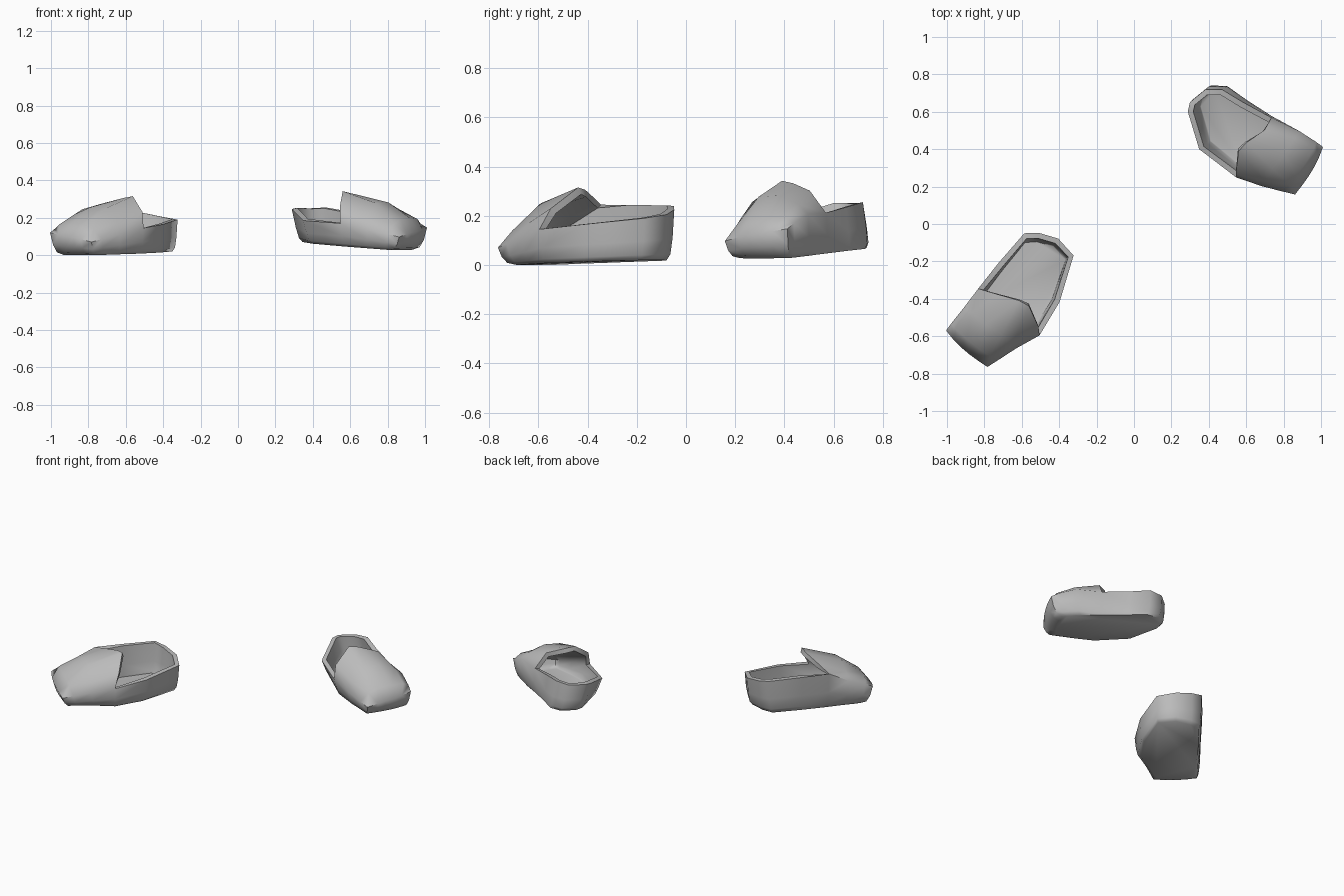
import bpy, bmesh, math
from mathutils import Vector

cube = bpy.data.objects.get("Cube")
if cube:
    bpy.data.objects.remove(cube, do_unlink=True)

grey = bpy.data.materials.new("soft_grey")
grey.use_nodes = True
colour = (0.5, 0.5, 0.5, 1)
grey.diffuse_color = colour
grey.node_tree.nodes["Principled BSDF"].inputs["Base Color"].default_value = colour

# Slipper shape: (length from heel, offset toward the bulging side, height)
# Each opening rim runs from the straight side round the heel to the bulging side
right_rim = [(.475, -.15, .245), (.30, -.15, .243), (.09, -.14, .24), (.04, -.08, .225),
             (0, .02, .205), (.02, .14, .19), (.26, .235, .165), (.468, .262, .145)]
left_rim = [(.43, -.125, .185), (.25, -.11, .208), (.116, -.105, .228), (.038, -.055, .223),
            (.006, .046, .223), (.025, .094, .218), (.192, .228, .158), (.45, .245, .143)]

# Outline round the toes
bulge_side = [(.6, .207, .11), (.71, .17, .085)]
toe_edge = [(.773, .148, .07), (.778, .08, .085), (.78, .03, .095),
            (.778, -.03, .1), (.772, -.08, .11), (.757, -.146, .12)]
straight_side = [(.71, -.148, .143), (.6, -.147, .18)]

# Inner points of the rows over the toes, straight side to bulging side
lip = [(.435, -.05, .275), (.39, .06, .305), (.38, .12, .315), (.435, .229, .23)]
instep = [(.6, -.1, .22), (.6, 0, .255), (.59, .1, .25), (.59, .18, .17)]
toe_top = [(.72, -.11, .165), (.725, -.03, .17), (.725, .06, .165), (.72, .12, .14)]


def make_slipper(name, rim, toe, forward, side, stretch, lift, heel_lift, lean):
    forward, side = Vector(forward), Vector(side)
    outline = rim + bulge_side + toe_edge + straight_side
    bm = bmesh.new()

    def add(points):
        verts = []
        for u, v, z in points:
            p = Vector(toe) + forward * (u - .757) * stretch + side * v
            verts.append(bm.verts.new((p.x, p.y, z + lift)))
        return verts

    def lower(point, inset, height):
        """Pull an outline point down and inward, more so at the toe."""
        u, v, z = point
        toward_toe = u / .78
        scale = 1 - inset * (.6 + .9 * toward_toe)
        floor = heel_lift * (1 - toward_toe)
        shift = lean * (1 - toward_toe) * (1 - height)
        return (.4 + (u - .4) * scale,
                .03 + (v - .03) * scale - shift,
                floor + (z - floor) * height)

    # Side walls and sole
    loops = [add(outline)]
    for inset, height in ((.03, .45), (.07, .12), (.14, 0)):
        loops.append(add([lower(p, inset, height) for p in outline]))
    for above, below in zip(loops, loops[1:]):
        for i in range(len(above)):
            j = (i + 1) % len(above)
            bm.faces.new((above[i], above[j], below[j], below[i]))
    sole = bm.faces.new(loops[-1])

    # Vamp over the toes
    edge = loops[0]
    rows = [[edge[0]] + add(lip) + [edge[7]],
            [edge[17]] + add(instep) + [edge[8]],
            [edge[16]] + add(toe_top) + [edge[9]],
            edge[15:9:-1]]
    for back, front in zip(rows, rows[1:]):
        for i in range(len(back) - 1):
            bm.faces.new((back[i], back[i + 1], front[i + 1], front[i]))

    bmesh.ops.recalc_face_normals(bm, faces=bm.faces[:])
    sole.normal_update()
    if sole.normal.z > 0:
        bmesh.ops.reverse_faces(bm, faces=bm.faces[:])
    mesh = bpy.data.meshes.new(name)
    bm.to_mesh(mesh)
    bm.free()
    mesh.materials.append(grey)
    obj = bpy.data.objects.new(name, mesh)
    bpy.context.collection.objects.link(obj)

    # Thickness of the shell, then smooth shading with sharp rims
    shell = obj.modifiers.new("shell", 'SOLIDIFY')
    shell.thickness = .03
    shell.offset = -1
    bpy.ops.object.select_all(action='DESELECT')
    obj.select_set(True)
    bpy.context.view_layer.objects.active = obj
    bpy.ops.object.modifier_apply(modifier=shell.name)
    bpy.ops.object.shade_smooth_by_angle(angle=math.radians(60))


make_slipper("right_slipper", right_rim, (-.89, -.66), (-.62, -.785), (.785, -.62),
             stretch=1, lift=0, heel_lift=.02, lean=0)
make_slipper("left_slipper", left_rim, (.93, .29), (.836, -.551), (-.551, -.836),
             stretch=.965, lift=.027, heel_lift=.045, lean=.05)
